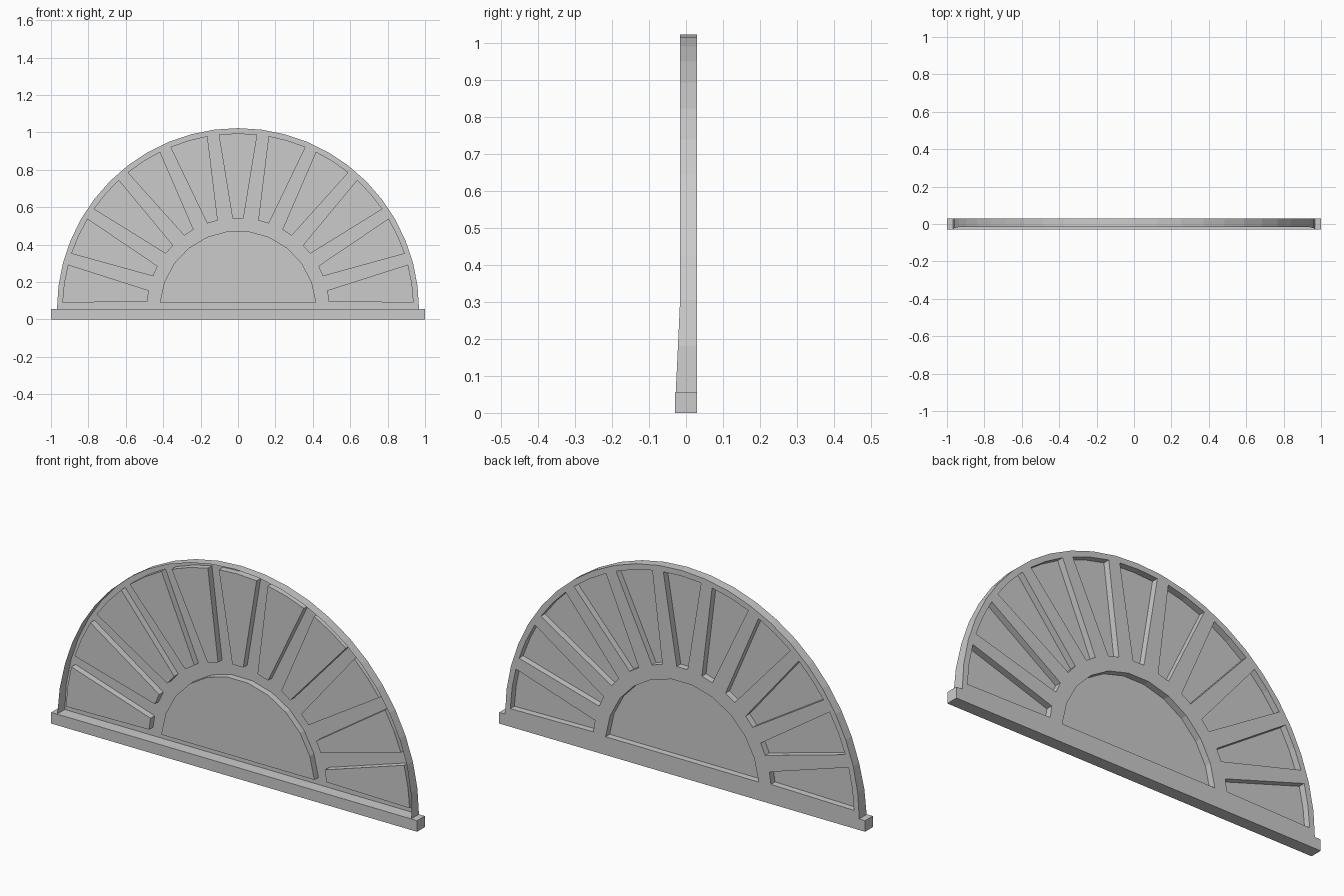
import bpy, bmesh
from math import radians, sin, cos

cube = bpy.data.objects.get("Cube")
if cube:
    bpy.data.objects.remove(cube, do_unlink=True)

BASE = 0.055            # top of the sill, centre of the fan
BACK, FLOOR = 0.03, -0.002

grey = bpy.data.materials.new("light_grey")
grey.use_nodes = True
tone = (0.6, 0.6, 0.6, 1)
grey.diffuse_color = tone
grey.node_tree.nodes["Principled BSDF"].inputs["Base Color"].default_value = tone


def finish(name, bm):
    mesh = bpy.data.meshes.new(name)
    bm.to_mesh(mesh)
    bm.free()
    mesh.materials.append(grey)
    obj = bpy.data.objects.new(name, mesh)
    bpy.context.collection.objects.link(obj)
    return obj


def polar(r, degrees):
    a = radians(degrees)
    return (r * cos(a), BASE + r * sin(a))


def arc(r, start, end, steps):
    return [polar(r, start + (end - start) * i / steps) for i in range(steps + 1)]


def add_loop(bm, points, y):
    verts = [bm.verts.new((x, y, z)) for x, z in points]
    return verts, [bm.edges.new((a, b)) for a, b in zip(verts, verts[1:] + verts[:1])]


def add_wall(bm, ring, far):
    n = len(ring)
    for i in range(n):
        j = (i + 1) % n
        bm.faces.new((ring[i], ring[j], far[j], far[i]))


# Outlines: half-round rim, eleven rays and the central half-disc
rim = arc(0.968, 0, 180, 24)
pockets = [arc(0.42, 4.8, 175.2, 11)]
for i in range(11):
    mid = 8.4 + 16.32 * i
    pockets.append(arc(0.94, mid - 6.3, mid + 6.3, 2) + arc(0.487, mid + 3.5, mid - 3.5, 1))

# Fan: pierced back plate, sunk panels, and a rim open towards the front
bm = bmesh.new()
rim_ring, edges = add_loop(bm, rim, BACK)
rings = []
for points in pockets:
    ring, ring_edges = add_loop(bm, points, BACK)
    rings.append(ring)
    edges += ring_edges
bmesh.ops.triangle_fill(bm, edges=edges, use_beauty=True, normal=(0, 1, 0))
for ring in rings:
    floor = [bm.verts.new((v.co.x, FLOOR, v.co.z)) for v in ring]
    add_wall(bm, ring, floor)
    bm.faces.new(floor)

# The rim's front edge comes forward near the sill
front = []
for v in rim_ring:
    flare = 0.012 * max(0, (0.3 - v.co.z) / 0.25)
    front.append(bm.verts.new((v.co.x, -0.016 - flare, v.co.z)))
for i in range(len(front) - 1):
    bm.faces.new((rim_ring[i], rim_ring[i + 1], front[i + 1], front[i]))

bmesh.ops.recalc_face_normals(bm, faces=bm.faces)
bm.faces.ensure_lookup_table()
if bm.faces[0].normal.y < 0:
    bmesh.ops.reverse_faces(bm, faces=bm.faces)
finish("fan_panel", bm)

# Sill along the bottom
bm = bmesh.new()
bmesh.ops.create_cube(bm, size=1)
bmesh.ops.scale(bm, vec=(2, 0.06, BASE), verts=bm.verts)
bmesh.ops.translate(bm, vec=(0, 0, BASE / 2), verts=bm.verts)
finish("sill", bm)
